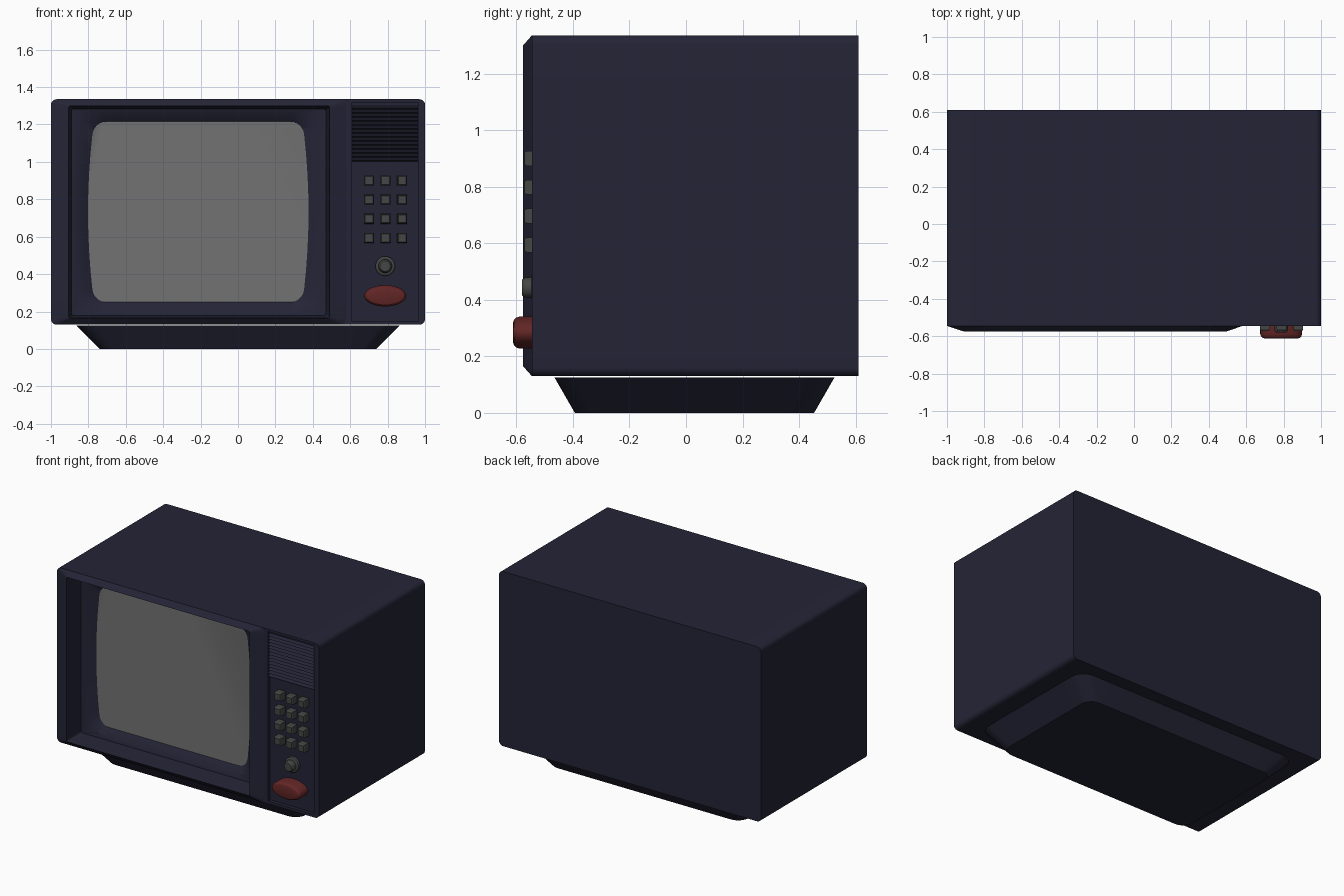
import bpy
import bmesh
import math

cube = bpy.data.objects.get("Cube")
if cube:
    bpy.data.objects.remove(cube, do_unlink=True)


def material(name, color):
    m = bpy.data.materials.new(name)
    m.use_nodes = True
    m.diffuse_color = (*color, 1)
    m.node_tree.nodes["Principled BSDF"].inputs["Base Color"].default_value = (*color, 1)
    return m


navy = material("dark navy plastic", (0.0175, 0.0175, 0.037))
glass = material("grey screen", (0.17, 0.17, 0.17))
grey = material("dark grey buttons", (0.058, 0.062, 0.058))
red = material("dull red", (0.125, 0.019, 0.019))


def rounded(x0, x1, v0, v1, r, bulge=0.0):
    """Rounded rectangle outline whose left and right sides can bow out."""
    cx, cv, hw, hv = (x0 + x1) / 2, (v0 + v1) / 2, (x1 - x0) / 2, (v1 - v0) / 2
    arcs = []
    for k, (sx, sv) in enumerate([(1, 1), (-1, 1), (-1, -1), (1, -1)]):
        for i in range(7):
            a = math.pi / 2 * (k + i / 6)
            arcs.append((sx * (hw - r) + r * math.cos(a), sv * (hv - r) + r * math.sin(a)))
    pts = []
    for i, p in enumerate(arcs):
        pts.append(p)
        if i % 7 == 6:  # subdivide the straight side
            q = arcs[(i + 1) % len(arcs)]
            pts += [(p[0] + (q[0] - p[0]) * t / 8, p[1] + (q[1] - p[1]) * t / 8) for t in range(1, 8)]
    return [(cx + u * (1 + bulge / hw * (1 - (v / hv) ** 2)), cv + v) for u, v in pts]


def ellipse(cx, cz, rx, rz, n=32):
    return [(cx + rx * math.cos(math.tau * i / n), cz + rz * math.sin(math.tau * i / n)) for i in range(n)]


def on_y(outline, y):
    return [(u, y, v) for u, v in outline]


def on_z(outline, z):
    return [(u, v, z) for u, v in outline]


def loft(name, loops, mats, smooth=True):
    """Closed solid through the loops; the last cap takes the last material."""
    bm = bmesh.new()
    rows = [[bm.verts.new(p) for p in loop] for loop in loops]
    n = len(rows[0])
    for a, b in zip(rows, rows[1:]):
        for i in range(n):
            j = (i + 1) % n
            bm.faces.new((a[i], a[j], b[j], b[i]))
    bm.faces.new(rows[0])
    bm.faces.new(rows[-1]).material_index = len(mats) - 1
    bmesh.ops.recalc_face_normals(bm, faces=bm.faces)
    mesh = bpy.data.meshes.new(name)
    bm.to_mesh(mesh)
    bm.free()
    for m in mats:
        mesh.materials.append(m)
    ob = bpy.data.objects.new(name, mesh)
    bpy.context.collection.objects.link(ob)
    if smooth:
        activate(ob)
        bpy.ops.object.shade_smooth_by_angle(angle=math.radians(30))
    return ob


def activate(ob):
    bpy.ops.object.select_all(action="DESELECT")
    ob.select_set(True)
    bpy.context.view_layer.objects.active = ob


def cut(target, x0, x1, z0, z1, depth):
    """Cut a box pocket into the front of the target."""
    box = [(x0, z0), (x1, z0), (x1, z1), (x0, z1)]
    cutter = loft("cutter", [on_y(box, -0.8), on_y(box, depth)], [navy], False)
    cutter.hide_render = True
    mod = target.modifiers.new("pocket", "BOOLEAN")
    mod.operation, mod.solver, mod.object = "DIFFERENCE", "EXACT", cutter
    activate(target)
    bpy.ops.object.modifier_apply(modifier=mod.name)
    bpy.data.objects.remove(cutter, do_unlink=True)


FRONT, PANEL = -0.545, -0.52

# Cabinet with a screen cavity and a shallow control pocket
shell = rounded(-1, 1, 0.13, 1.335, 0.03)
cabinet = loft("cabinet", [on_y(shell, 0.61), on_y(shell, FRONT)], [navy], False)
cut(cabinet, -0.93, 0.53, 0.15, 1.315, -0.36)
cut(cabinet, 0.61, 0.962, 0.148, 1.318, PANEL)
activate(cabinet)
bpy.ops.object.shade_smooth_by_angle(angle=math.radians(30))

# Screen surround: raised ridge, deep walls, sloped rim and the flat screen
loft("screen_surround", [
    on_y(rounded(-0.92, 0.52, 0.16, 1.305, 0.01), -0.37),
    on_y(rounded(-1, 0.58, 0.13, 1.335, 0.03), FRONT),
    on_y(rounded(-0.905, 0.49, 0.165, 1.30, 0.01), -0.576),
    on_y(rounded(-0.89, 0.47, 0.18, 1.282, 0.01), -0.44),
    on_y(rounded(-0.825, 0.40, 0.205, 1.262, 0.1, 0.037), -0.435),
    on_y(rounded(-0.77, 0.345, 0.25, 1.215, 0.065, 0.032), -0.40),
], [navy, glass])

# Speaker slats
SLATS = 14
pitch = 0.3 / SLATS
for i in range(SLATS):
    z = 1.0 + i * pitch
    tri = [(PANEL + 0.005, z), (FRONT, z + pitch * 0.5), (PANEL + 0.005, z + pitch)]
    loft(f"speaker_slat_{i + 1}", [[(x, y, v) for y, v in tri] for x in (0.61, 0.962)], [navy], False)

# Keypad
for row in range(4):
    for col in range(3):
        x, z = 0.70 + 0.089 * col, 0.9 - 0.102 * row

        def square(h):
            return [(x - h, z - h), (x + h, z - h), (x + h, z + h), (x - h, z + h)]
        loft(f"button_{row + 1}_{col + 1}", [
            on_y(square(0.027), PANEL + 0.005), on_y(square(0.026), -0.562),
            on_y(square(0.021), -0.572)], [grey], False)

# Round knob on a collar
loft("knob", [on_y(ellipse(0.787, 0.443, r, r), y) for r, y in
              [(0.052, PANEL + 0.005), (0.052, -0.54), (0.046, -0.545), (0.037, -0.546),
               (0.035, -0.57), (0.028, -0.58)]], [grey])

# Oval red power button
loft("power_button", [on_y(ellipse(0.787, 0.284, 0.112 - d, 0.057 - d, 48), y) for d, y in
                      [(0, PANEL + 0.005), (0, -0.588), (0.004, -0.6), (0.011, -0.608),
                       (0.02, -0.611)]], [red])

# Tapered plinth
loft("plinth", [
    on_z(rounded(-0.865, 0.865, -0.465, 0.525, 0.1), 0.125),
    on_z(rounded(-0.74, 0.74, -0.393, 0.453, 0.08), 0.0),
], [navy])
